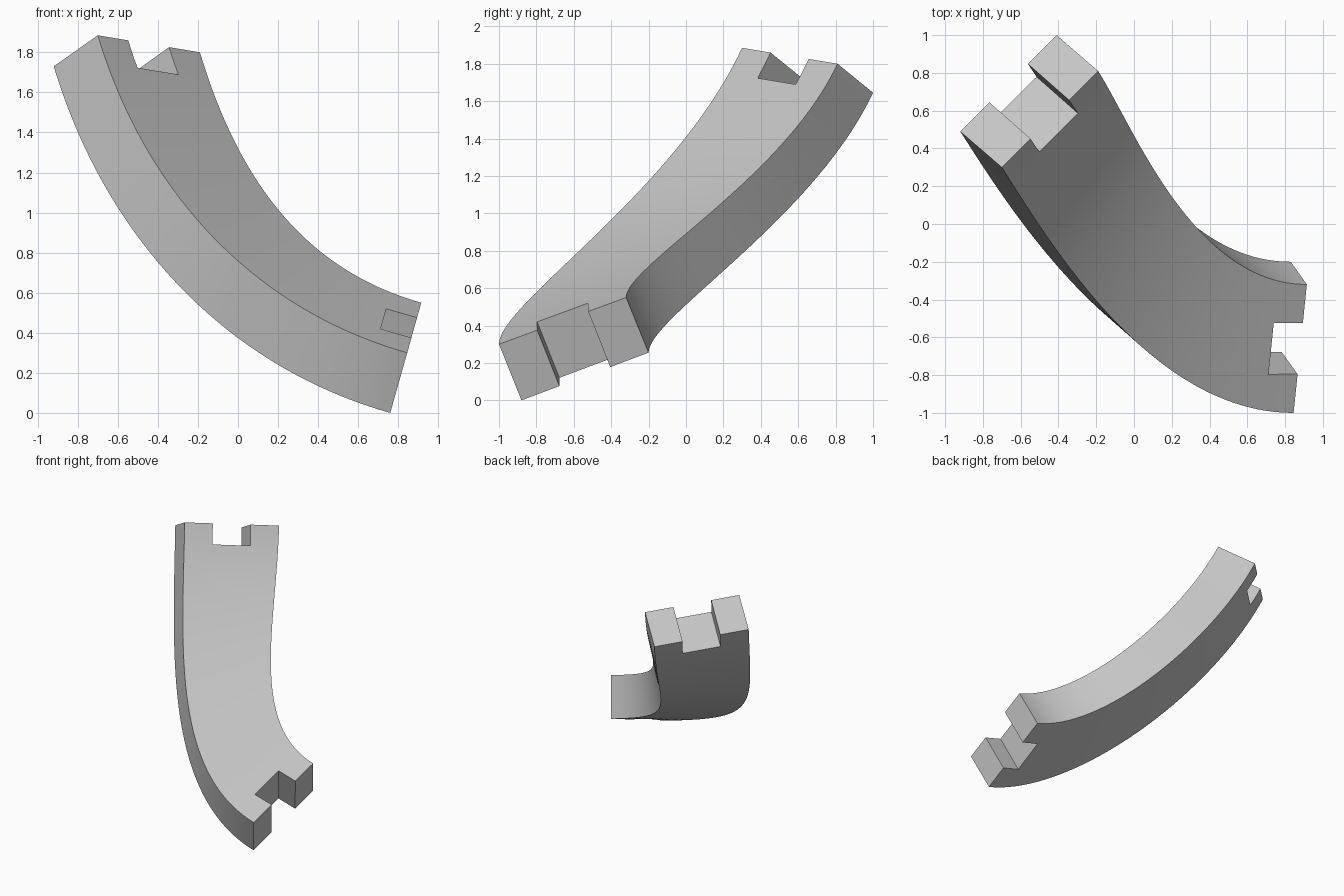
import bpy, bmesh, math
from mathutils import Vector, Matrix
from mathutils.geometry import interpolate_bezier

cube = bpy.data.objects.get("Cube")
if cube:
    bpy.data.objects.remove(cube, do_unlink=True)

# Plain grey finish
grey = bpy.data.materials.new("plain_grey")
grey.use_nodes = True
grey.diffuse_color = (0.56, 0.56, 0.56, 1)
grey.node_tree.nodes["Principled BSDF"].inputs["Base Color"].default_value = grey.diffuse_color

# End sections: inner top, outer top, outer bottom, inner bottom
upper_end = [Vector(p) for p in ((-.19, .81, 1.80), (-.70, .30, 1.885),
                                 (-.92, .49, 1.73), (-.41, 1.0, 1.645))]
lower_end = [Vector(p) for p in ((.915, -.32, .55), (.845, -1.0, .30),
                                 (.76, -.88, 0), (.83, -.20, .255))]
STEPS = 48
SLOT_DEPTH = 0.16


def end_frame(corners):
    """Centre, travel direction, width direction and height direction."""
    width = (corners[0] - corners[1]).normalized()
    height = (corners[1] - corners[2]).normalized()
    travel = width.cross(height).normalized()
    height = travel.cross(width)
    return sum(corners, Vector()) / 4, travel, width, height


def make_object(name, bm):
    bmesh.ops.recalc_face_normals(bm, faces=bm.faces)
    mesh = bpy.data.meshes.new(name)
    bm.to_mesh(mesh)
    bm.free()
    mesh.materials.append(grey)
    obj = bpy.data.objects.new(name, mesh)
    bpy.context.collection.objects.link(obj)
    return obj


# Curved, twisted bar lofted between four edge curves
start_dir = end_frame(upper_end)[1]
finish_dir = end_frame(lower_end)[1]
rails = []
for a, b in zip(upper_end, lower_end):
    span = (b - a).length
    rails.append(interpolate_bezier(a, a + start_dir * span * .35,
                                    b - finish_dir * span * .31, b, STEPS + 1))
bm = bmesh.new()
rings = [[bm.verts.new(rail[i]) for rail in rails] for i in range(STEPS + 1)]
for r, s in zip(rings, rings[1:]):
    for k in range(4):
        n = (k + 1) % 4
        bm.faces.new((r[k], r[n], s[n], s[k]))
bm.faces.new(rings[0])
bm.faces.new(rings[-1])
bar = make_object("curved_bar", bm)

# Slot through the middle of each end
bpy.context.view_layer.objects.active = bar
bar.select_set(True)
for name, corners in (("upper_slot", upper_end), ("lower_slot", lower_end)):
    centre, travel, width, height = end_frame(corners)
    slot_width = (corners[0] - corners[1]).length * .4
    axes = Matrix((travel, width, height)).transposed().to_4x4()
    size = Matrix.Diagonal((SLOT_DEPTH * 2, slot_width, .8, 1))
    bm = bmesh.new()
    bmesh.ops.create_cube(bm, size=1, matrix=Matrix.Translation(centre) @ axes @ size)
    cutter = make_object(name, bm)
    cutter.hide_render = True
    cut = bar.modifiers.new(name, "BOOLEAN")
    cut.operation = "DIFFERENCE"
    cut.solver = "EXACT"
    cut.object = cutter
    bpy.ops.object.modifier_apply(modifier=cut.name)
    bpy.data.objects.remove(cutter, do_unlink=True)

bpy.ops.object.shade_smooth_by_angle(angle=math.radians(30))
